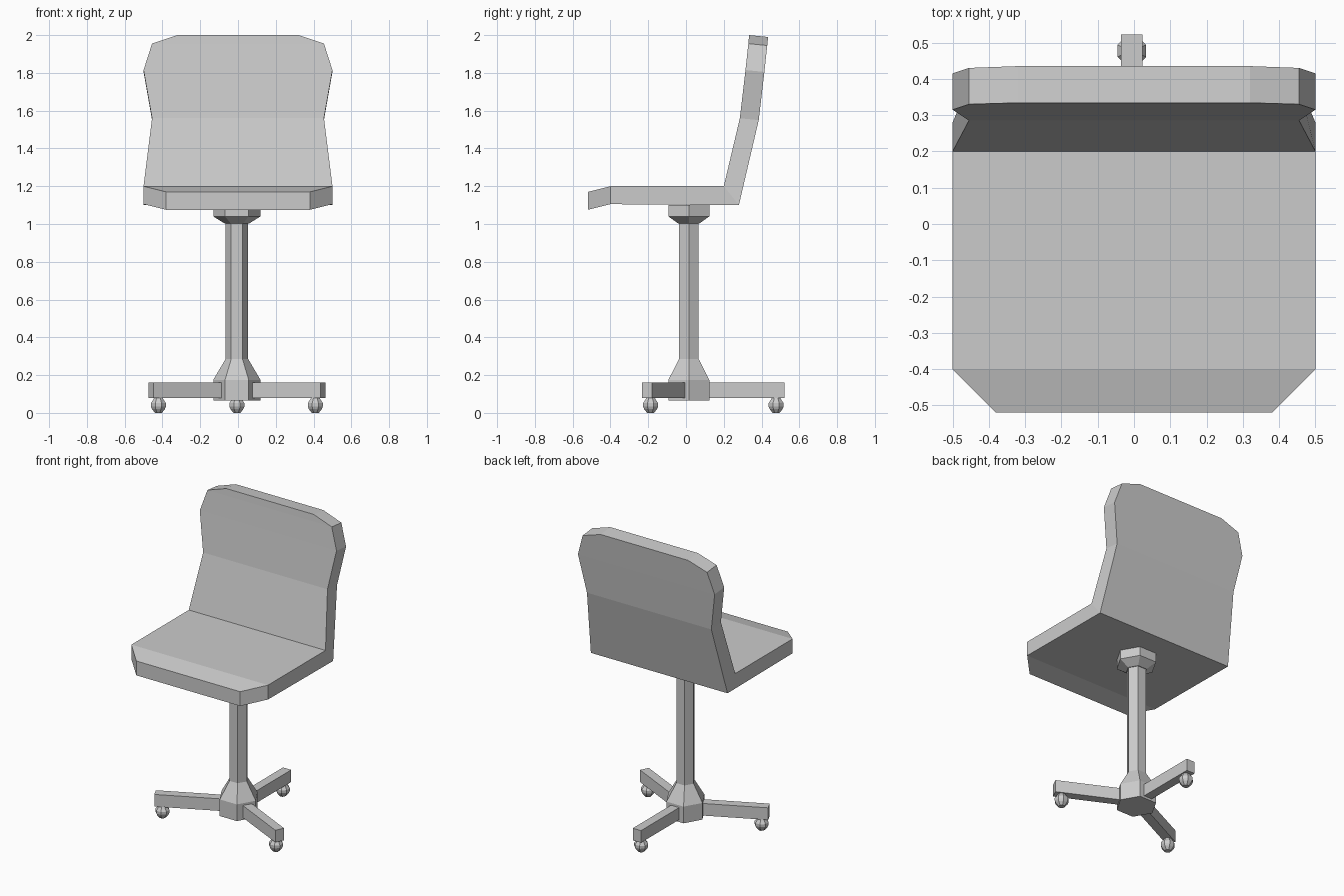
import bpy, bmesh
from math import cos, sin, pi, radians

if "Cube" in bpy.data.objects:
    bpy.data.objects.remove(bpy.data.objects["Cube"])

CX, CY = -0.006, 0.015  # pedestal axis


def make(name, verts, faces):
    me = bpy.data.meshes.new(name)
    me.from_pydata(verts, [], faces)
    bm = bmesh.new()
    bm.from_mesh(me)
    bmesh.ops.recalc_face_normals(bm, faces=bm.faces)
    bm.to_mesh(me)
    bm.free()
    ob = bpy.data.objects.new(name, me)
    bpy.context.collection.objects.link(ob)
    return ob


def loft(name, rings):
    """Skin equal-length rings of points and cap both ends."""
    n = len(rings[0])
    verts = [p for r in rings for p in r]
    faces = [(i * n + j, i * n + (j + 1) % n, (i + 1) * n + (j + 1) % n, (i + 1) * n + j)
             for i in range(len(rings) - 1) for j in range(n)]
    faces += [tuple(range(n)), tuple(range(len(verts) - n, len(verts)))]
    return make(name, verts, faces)


def lathe(name, x, y, profile, sides, turn=0.0):
    return loft(name, [[(x + r * cos(turn + 2 * pi * k / sides),
                         y + r * sin(turn + 2 * pi * k / sides), z)
                        for k in range(sides)] for r, z in profile])


# Seat and backrest shell: inner y, z, outer y, z, half width
stations = [(-0.52, 1.17, -0.52, 1.075, 0.38),
            (-0.40, 1.20, -0.40, 1.105, 0.50),
            (0.20, 1.20, 0.28, 1.10, 0.50),
            (0.285, 1.56, 0.385, 1.55, 0.455),
            (0.315, 1.815, 0.415, 1.805, 0.50),
            (0.33, 1.955, 0.43, 1.945, 0.455),
            (0.334, 2.0, 0.435, 1.99, 0.32)]
loft("seat_and_back", [[(-w, yi, zi), (w, yi, zi), (w, yo, zo), (-w, yo, zo)]
                       for yi, zi, yo, zo, w in stations])

# Hexagonal pedestal with flared hub, and the bracket under the seat
lathe("pedestal", CX, CY, [(0.125, 0.065), (0.125, 0.175), (0.06, 0.285), (0.06, 1.005)], 6)
lathe("seat_bracket", CX, CY, [(0.065, 1.003), (0.125, 1.04), (0.125, 1.10)], 6)

# Three legs, each with a faceted ball caster
for i, deg in enumerate((90, 206, 334), 1):
    c, s = cos(radians(deg)), sin(radians(deg))
    loft(f"leg_{i}", [[(CX + d * c - o * s, CY + d * s + o * c, z)
                       for o, z in ((-0.03, 0.08), (0.03, 0.08), (0.03, 0.16), (-0.03, 0.16))]
                      for d in (0.06, 0.507)])
    lathe(f"caster_{i}", CX + 0.462 * c, CY + 0.462 * s,
          [(0.02, 0.0), (0.037, 0.02), (0.043, 0.034), (0.043, 0.052), (0.03, 0.07), (0.022, 0.085)],
          8, pi / 8)
